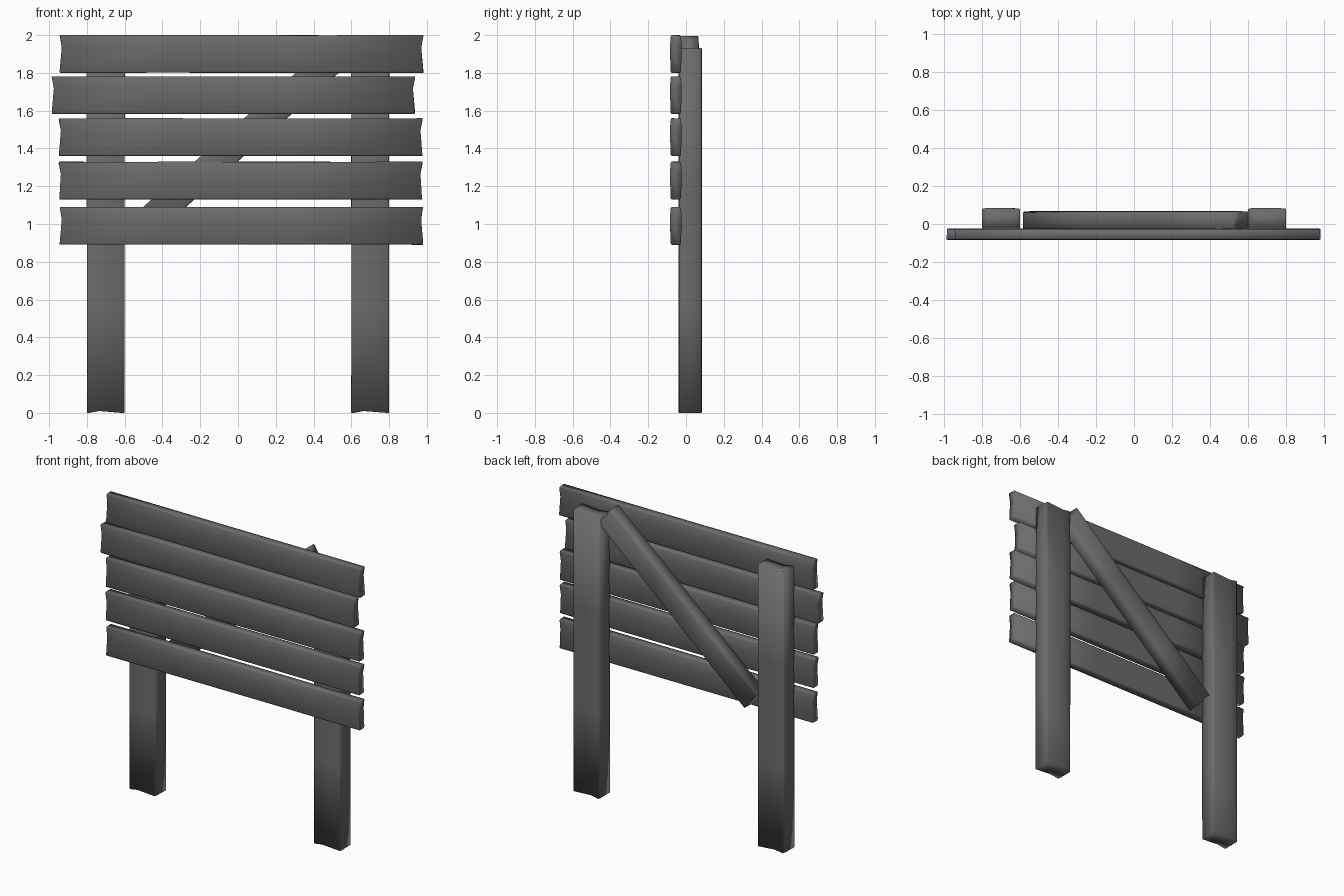
import bpy, bmesh, math, random
from mathutils import Matrix

if "Cube" in bpy.data.objects:
    bpy.data.objects.remove(bpy.data.objects["Cube"])

random.seed(4)

# Dark grey timber
wood = bpy.data.materials.new("dark_timber")
wood.diffuse_color = (0.15, 0.15, 0.15, 1)
wood.use_nodes = True
wood.node_tree.nodes["Principled BSDF"].inputs["Base Color"].default_value = wood.diffuse_color


def board(name, length, width, thick, centre, angle=0.0):
    """Worn timber: length on x, width on z, tilted by angle in the front plane."""
    w, t, c = width / 2, thick / 2, 0.008
    # chamfered section with a slight crown on both broad faces
    section = [(-w + c, -t + 0.003), (w * 0.35, -t), (w - c, -t + 0.003), (w, -t + c),
               (w, t - c), (w - c, t - 0.003), (w * 0.35, t), (-w + c, t - 0.003),
               (-w, t - c), (-w, -t + c)]
    crown = (1, 6)
    bm = bmesh.new()
    rings = []
    for s in (-0.5, -0.2, 0.15, 0.5):
        end = abs(s) == 0.5
        ring = []
        for i, (z, y) in enumerate(section):
            # ends are split: chipped most at the crown
            chip = (0.012 if i in crown else random.uniform(0, 0.005)) if end else 0
            worn = 1 - random.uniform(0, 0.012)
            ring.append(bm.verts.new((s * length - math.copysign(chip, s), y * worn, z * worn)))
        rings.append(ring)
    n = len(section)
    for a, b in zip(rings, rings[1:]):
        for i in range(n):
            j = (i + 1) % n
            bm.faces.new((a[i], a[j], b[j], b[i]))
    # end caps, split between the two crown points
    for r in (rings[0], rings[-1]):
        bm.faces.new(r[1:7])
        bm.faces.new(r[6:] + r[:2])
    bmesh.ops.recalc_face_normals(bm, faces=bm.faces)
    bm.transform(Matrix.Translation(centre) @ Matrix.Rotation(-angle, 4, 'Y'))
    mesh = bpy.data.meshes.new(name)
    bm.to_mesh(mesh)
    bm.free()
    mesh.materials.append(wood)
    ob = bpy.data.objects.new(name, mesh)
    bpy.context.collection.objects.link(ob)
    bpy.ops.object.select_all(action='DESELECT')
    ob.select_set(True)
    bpy.context.view_layer.objects.active = ob
    bpy.ops.object.shade_smooth()
    return ob


# Upright posts
for side, x in (("left", -0.7), ("right", 0.7)):
    board(side + "_post", 1.935, 0.202, 0.126, (x, 0.0225, 0.9655), math.pi / 2)

# Horizontal sign planks: left end, right end, bottom
planks = [(-0.945, 0.982, 0.89), (-0.95, 0.978, 1.13), (-0.95, 0.978, 1.36),
          (-0.987, 0.938, 1.582), (-0.945, 0.982, 1.80)]
for i, (x0, x1, z) in enumerate(planks, 1):
    board(f"sign_plank_{i}", x1 - x0, 0.2, 0.062, ((x0 + x1) / 2, -0.054, z + 0.1))

# Diagonal brace behind the planks
board("diagonal_brace", 1.488, 0.151, 0.098, (0.022, 0.019, 1.451), math.radians(41.3))
